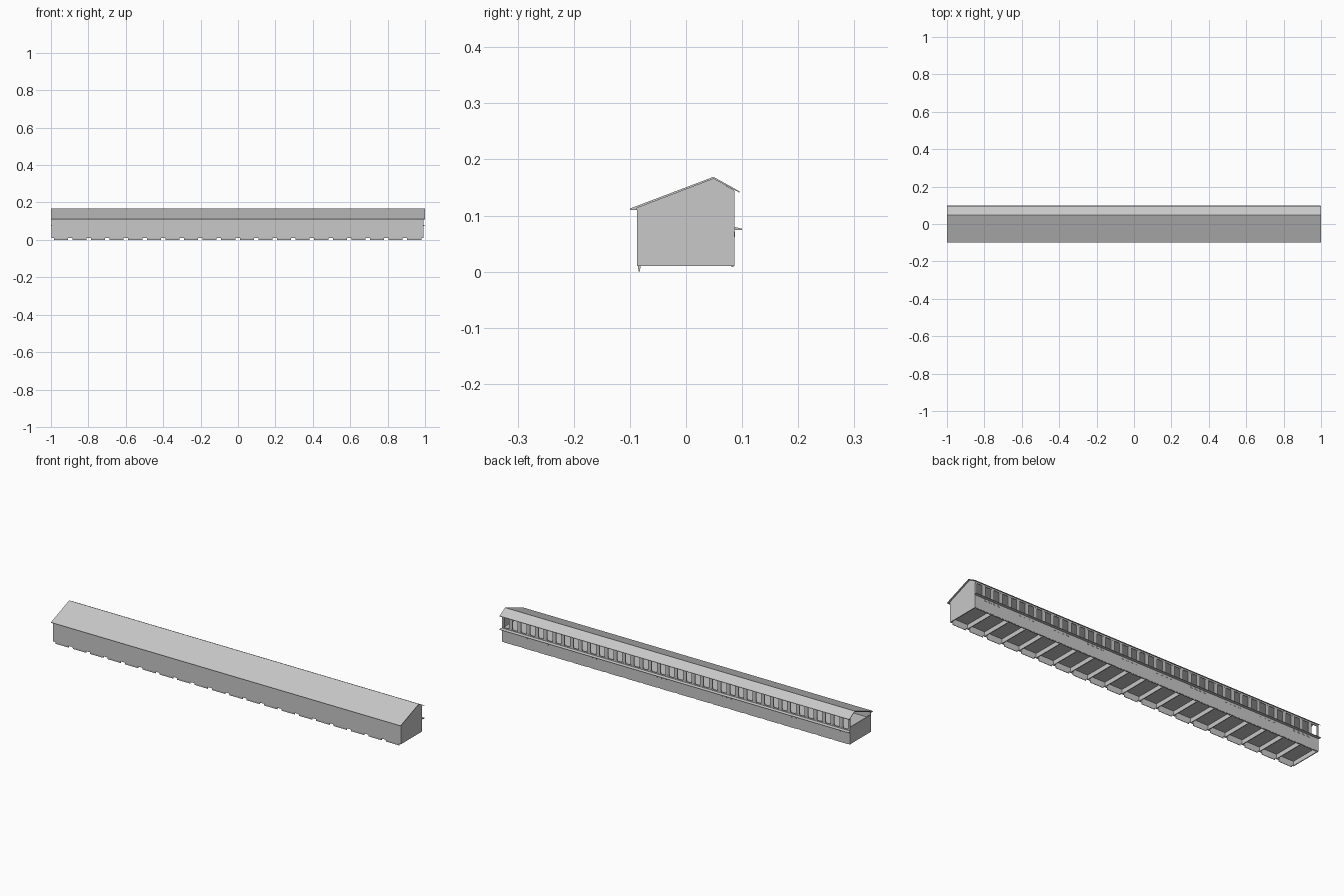
import bpy, bmesh

if "Cube" in bpy.data.objects:
    bpy.data.objects.remove(bpy.data.objects["Cube"])

grey = bpy.data.materials.new("plain grey")
grey.diffuse_color = (0.58, 0.58, 0.58, 1)
grey.use_nodes = True
grey.node_tree.nodes["Principled BSDF"].inputs["Base Color"].default_value = grey.diffuse_color

X0, X1 = -0.997, 0.992          # ends of the walls
BAYS = 20
PITCH = (X1 - X0) / BAYS


def finish(name, bm):
    bmesh.ops.recalc_face_normals(bm, faces=bm.faces)
    me = bpy.data.meshes.new(name)
    bm.to_mesh(me)
    bm.free()
    me.materials.append(grey)
    ob = bpy.data.objects.new(name, me)
    bpy.context.collection.objects.link(ob)
    return ob


def add_prism(bm, profile, xa, xb):
    """Extrude a (y, z) profile along x."""
    a = [bm.verts.new((xa, y, z)) for y, z in profile]
    b = [bm.verts.new((xb, y, z)) for y, z in profile]
    bm.faces.new(a)
    bm.faces.new(b[::-1])
    n = len(profile)
    for i in range(n):
        j = (i + 1) % n
        bm.faces.new((a[i], b[i], b[j], a[j]))


def rect(y0, y1, z0, z1):
    return [(y0, z0), (y1, z0), (y1, z1), (y0, z1)]


def part(name, profile, spans):
    bm = bmesh.new()
    for xa, xb in spans:
        add_prism(bm, profile, xa, xb)
    return finish(name, bm)


full = [(X0, X1)]

# Long walls and loft deck
part("front_wall", rect(-0.087, -0.083, 0.010, 0.113), full)
part("lower_back_wall", rect(0.082, 0.086, 0.010, 0.080), full)
part("floor_deck", rect(-0.083, 0.082, 0.032, 0.082), [(X0 + 0.004, X1 - 0.004)])

# End walls: full gable on the right, open loft on the left
gable = [(-0.087, 0.010), (0.086, 0.010), (0.086, 0.145), (0.049, 0.166), (-0.087, 0.114)]
part("right_gable_wall", gable, [(X1 - 0.004, X1 + 0.0005)])
part("left_end_wall", rect(-0.087, 0.086, 0.010, 0.098), [(X0 - 0.0005, X0 + 0.004)])

# Partitions visible between the bays underneath
part("bay_partitions", rect(-0.083, 0.082, 0.010, 0.032),
     [(X0 + i * PITCH - 0.002, X0 + i * PITCH + 0.002) for i in range(1, BAYS)])

# Row of posts and header around the open back windows
half = PITCH / 2
spans = []
for i in range(2 * BAYS + 1):
    c = X0 + i * half
    spans.append((max(X0, c - 0.010), min(X1, c + 0.010)))
part("window_posts", rect(0.082, 0.086, 0.080, 0.145), spans)
part("window_header", rect(0.0825, 0.0865, 0.137, 0.1445), full)
part("window_sill", rect(0.0825, 0.0865, 0.079, 0.086), full)

# Asymmetric roof slab
roof = [(-0.100, 0.110), (-0.100, 0.1125), (0.049, 0.169), (0.095, 0.1435),
        (0.095, 0.141), (0.049, 0.1655), (-0.087, 0.1135), (-0.087, 0.110)]
part("roof", roof, [(-1.0, 1.0)])

# Narrow canopy along the back with small vents under it
part("back_canopy", [(0.086, 0.074), (0.100, 0.0745), (0.100, 0.0765), (0.086, 0.080)],
     [(-1.0, 0.997)])
vents = []
for m in range(BAYS // 2):
    for k in range(4):
        c = X0 + (m + 0.5) * 2 * PITCH + (k - 1.5) * 0.026
        vents.append((c - 0.006, c + 0.006))
part("back_vents", rect(0.0855, 0.0875, 0.062, 0.072), vents)

# Ground strips below the walls, one per bay
feet = [(X0 + i * PITCH + 0.012, X0 + (i + 1) * PITCH - 0.012) for i in range(BAYS)]
part("front_foot_strips", [(-0.0845, 0.0), (-0.082, 0.0), (-0.081, 0.012), (-0.086, 0.012)], feet)
part("back_foot_strips", rect(0.081, 0.085, 0.008, 0.012), feet)
